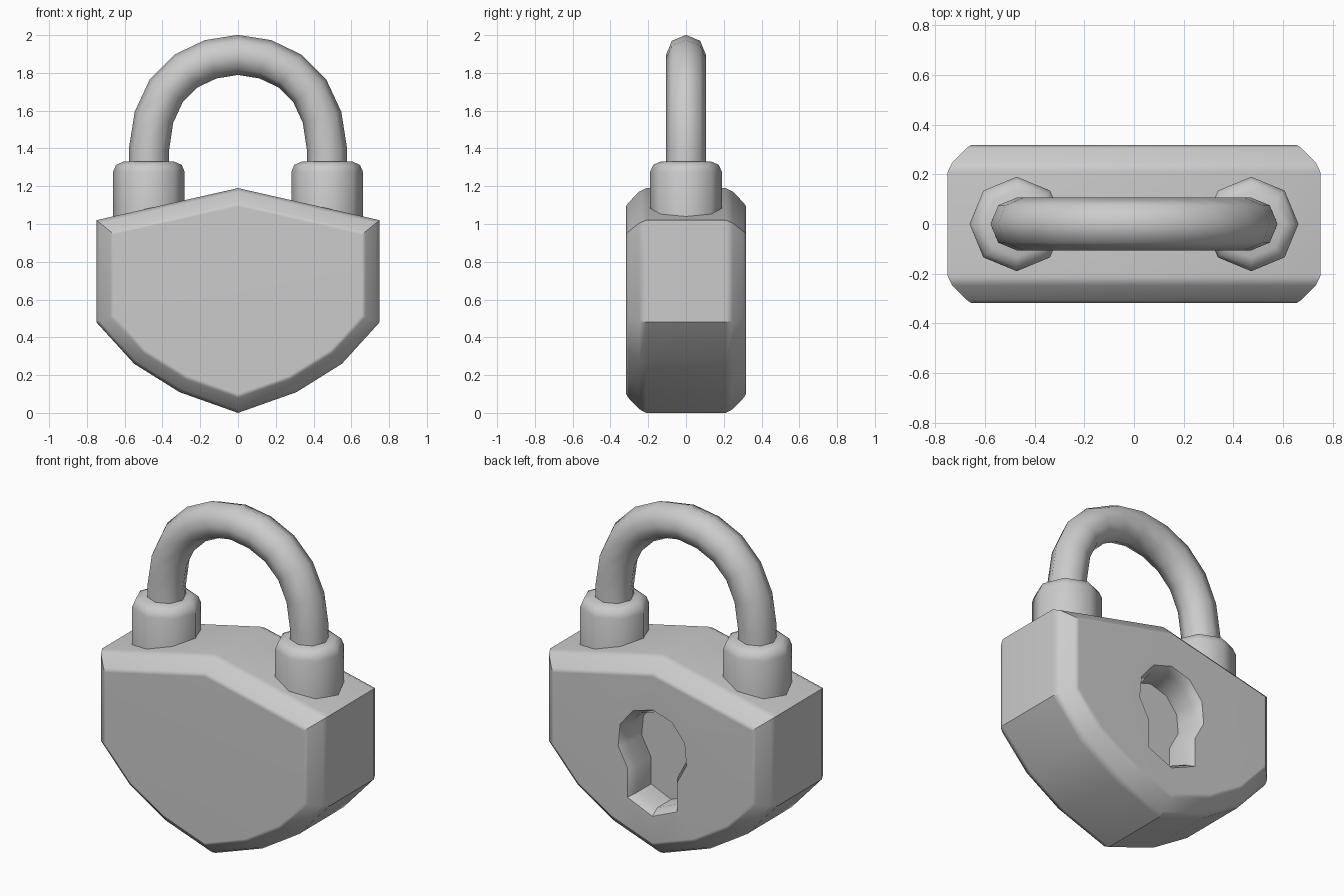
import bpy, bmesh, math
from mathutils import Vector

if "Cube" in bpy.data.objects:
    bpy.data.objects.remove(bpy.data.objects["Cube"])


def loft(name, rings, smooth=35):
    """Skin a list of equal-length vertex rings and cap both ends."""
    bm = bmesh.new()
    loops = [[bm.verts.new(p) for p in ring] for ring in rings]
    n = len(loops[0])
    for a, b in zip(loops, loops[1:]):
        for i in range(n):
            j = (i + 1) % n
            bm.faces.new((a[i], a[j], b[j], b[i]))
    bm.faces.new(loops[0])
    bm.faces.new(loops[-1])
    bmesh.ops.recalc_face_normals(bm, faces=bm.faces)
    mesh = bpy.data.meshes.new(name)
    bm.to_mesh(mesh)
    bm.free()
    obj = bpy.data.objects.new(name, mesh)
    bpy.context.collection.objects.link(obj)
    if smooth:
        shade(obj, smooth)
    return obj


def shade(obj, angle):
    bpy.ops.object.select_all(action='DESELECT')
    obj.select_set(True)
    bpy.context.view_layer.objects.active = obj
    bpy.ops.object.shade_smooth_by_angle(angle=math.radians(angle))


def inset(outline, d):
    """Mitred inset of a counter-clockwise 2D outline."""
    pts = [Vector(p) for p in outline]
    out = []
    for i, p in enumerate(pts):
        e1 = (p - pts[i - 1]).normalized()
        e2 = (pts[(i + 1) % len(pts)] - p).normalized()
        n1, n2 = Vector((-e1.y, e1.x)), Vector((-e2.y, e2.x))
        out.append(p + (n1 + n2) * d / (1 + n1.dot(n2)))
    return out


def xz_ring(outline, d, y):
    return [(p.x, y, p.y) for p in inset(outline, d)]


# Shield-shaped body with rounded front and back rims
right = [(0, 0), (0.31, 0.11), (0.55, 0.26), (0.75, 0.48), (0.75, 1.02), (0, 1.19)]
shield = right + [(-x, z) for x, z in right[-2:0:-1]]
rim = [(0.095, 0.318), (0.075, 0.305), (0.018, 0.247), (0, 0.21)]
levels = [(d, -y) for d, y in rim] + [(d, y) for d, y in reversed(rim)]
body = loft("lock_body", [xz_ring(shield, d, y) for d, y in levels], smooth=0)

# Keyhole recess in the back, with a sloped lip
keyhole = [(0.23 * math.cos(t), 0.665 + 0.23 * math.sin(t))
           for t in (math.radians(-45 + 33.75 * i) for i in range(9))]
keyhole += [(-0.163, 0.33), (0, 0.26), (0.163, 0.33)]
cutter = loft("keyhole_cutter", [xz_ring(keyhole, d, y) for d, y in
              ((0, 0.38), (0, 0.318), (0.03, 0.27), (0.03, 0.14))], smooth=0)
cutter.hide_render = True
mod = body.modifiers.new("keyhole", 'BOOLEAN')
mod.operation, mod.solver, mod.object = 'DIFFERENCE', 'EXACT', cutter
bpy.context.view_layer.objects.active = body
bpy.ops.object.modifier_apply(modifier=mod.name)
bpy.data.objects.remove(cutter)
shade(body, 35)
body.modifiers.new("flat_faces", 'WEIGHTED_NORMAL').keep_sharp = True

# Octagonal collars with rounded tops
octagon = [(math.cos(i * math.pi / 4), math.sin(i * math.pi / 4)) for i in range(8)]
for side, sx in (("left", -1), ("right", 1)):
    loft(side + "_collar", [[(sx * 0.472 + r * c, r * s, z) for c, s in octagon]
         for r, z in ((0.19, 0.98), (0.19, 1.275), (0.174, 1.313), (0.135, 1.33))], smooth=50)

# Shackle: octagonal tube swept along an arch
half = [(0.472, 1.25), (0.472, 1.39), (0.445, 1.565), (0.38, 1.705),
        (0.275, 1.81), (0.145, 1.872)]
path = [Vector((x, 0, z)) for x, z in half + [(0, 1.895)]]
path += [Vector((-x, 0, z)) for x, z in reversed(half)]
rings = []
for i, p in enumerate(path):
    t = (path[min(i + 1, len(path) - 1)] - path[max(i - 1, 0)]).normalized()
    normal = Vector((t.z, 0, -t.x))
    rings.append([p + 0.106 * (normal * c + Vector((0, s, 0))) for c, s in octagon])
loft("shackle", rings, smooth=50)
